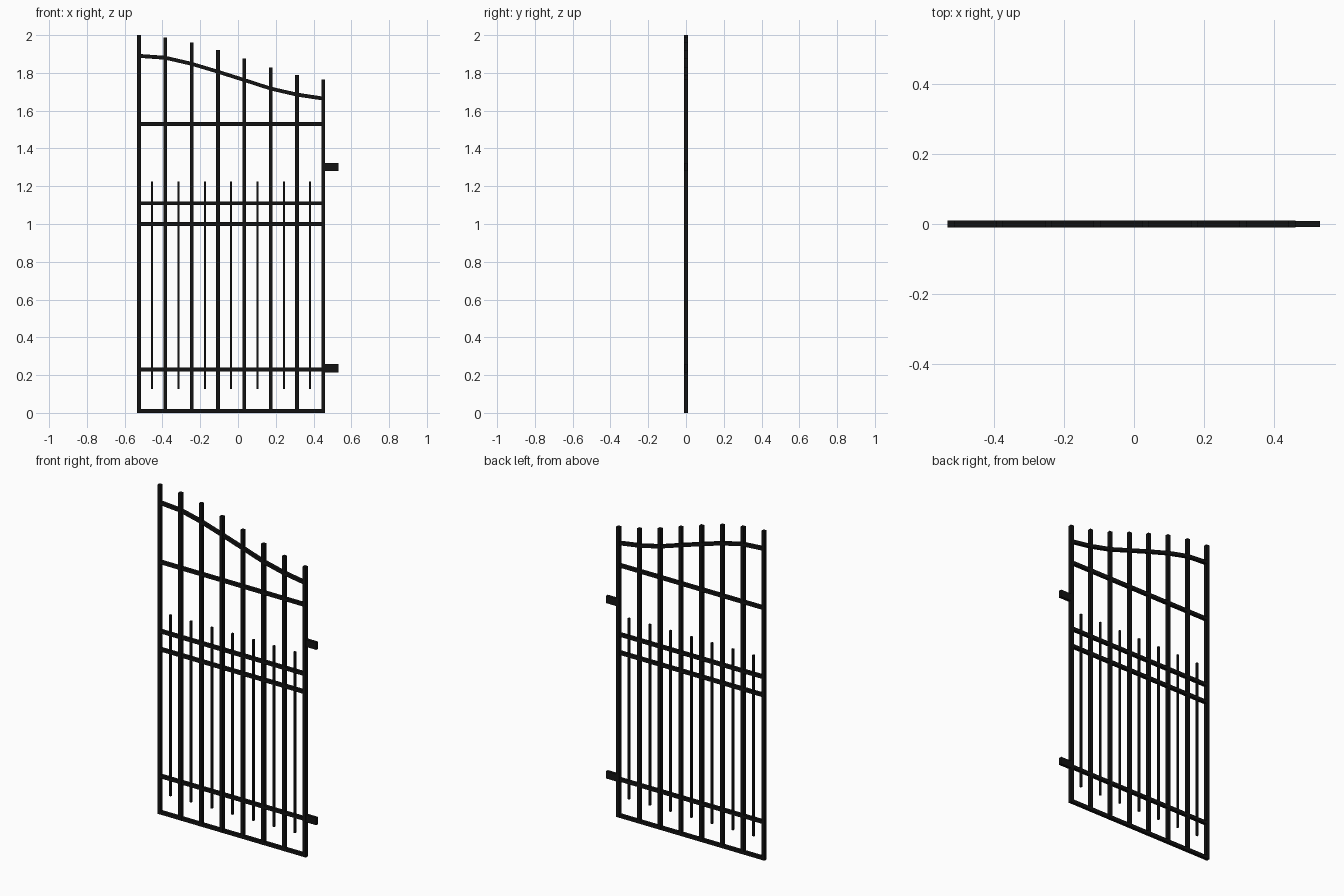
import bpy, bmesh

if "Cube" in bpy.data.objects:
    bpy.data.objects.remove(bpy.data.objects["Cube"])

iron = bpy.data.materials.new("black_iron")
iron.diffuse_color = (0.006, 0.006, 0.006, 1)
iron.use_nodes = True
iron.node_tree.nodes["Principled BSDF"].inputs["Base Color"].default_value = iron.diffuse_color


def finish(name, bm):
    bmesh.ops.recalc_face_normals(bm, faces=bm.faces[:])
    mesh = bpy.data.meshes.new(name)
    bm.to_mesh(mesh)
    bm.free()
    mesh.materials.append(iron)
    obj = bpy.data.objects.new(name, mesh)
    bpy.context.collection.objects.link(obj)
    return obj


def box(name, x0, x1, z0, z1, depth):
    bm = bmesh.new()
    bmesh.ops.create_cube(bm, size=1)
    bmesh.ops.scale(bm, vec=(x1 - x0, depth, z1 - z0), verts=bm.verts)
    bmesh.ops.translate(bm, vec=((x0 + x1) / 2, 0, (z0 + z1) / 2), verts=bm.verts)
    return finish(name, bm)


LEFT, STEP, W = -0.524, 0.1394, 0.02

# Main square uprights with stepped-down tops
tops = [2.0, 1.988, 1.962, 1.92, 1.875, 1.828, 1.79, 1.764]
bars_x = [LEFT + STEP * i for i in range(8)]
for x, top in zip(bars_x, tops):
    box("upright", x - W / 2, x + W / 2, 0, top, W)

# Thin infill rods between the uprights
for x in bars_x[:-1]:
    c = x + STEP / 2
    box("infill_rod", c - 0.0055, c + 0.0055, 0.126, 1.226, 0.011)

# Straight horizontal rails
for z in (0.01, 0.23, 1.0, 1.11, 1.53):
    box("rail", bars_x[0], bars_x[-1], z - W / 2, z + W / 2, W - 0.001)

# Swept top rail, square section along an S curve
curve_z = [1.89, 1.88, 1.848, 1.806, 1.762, 1.717, 1.685, 1.664]
bm = bmesh.new()
rings = []
for x, z in zip(bars_x, curve_z):
    h, d = 0.0102, (W - 0.001) / 2
    rings.append([bm.verts.new((x, y, z + k))
                  for y, k in ((-d, -h), (d, -h), (d, h), (-d, h))])
for a, b in zip(rings, rings[1:]):
    for i in range(4):
        j = (i + 1) % 4
        bm.faces.new((a[i], a[j], b[j], b[i]))
bm.faces.new(rings[0])
bm.faces.new(rings[-1])
finish("curved_top_rail", bm)

# Hinge tabs on the right upright
for z in (0.237, 1.302):
    box("hinge_tab", bars_x[-1] + W / 2 - 0.002, 0.532, z - 0.022, z + 0.022, 0.018)
